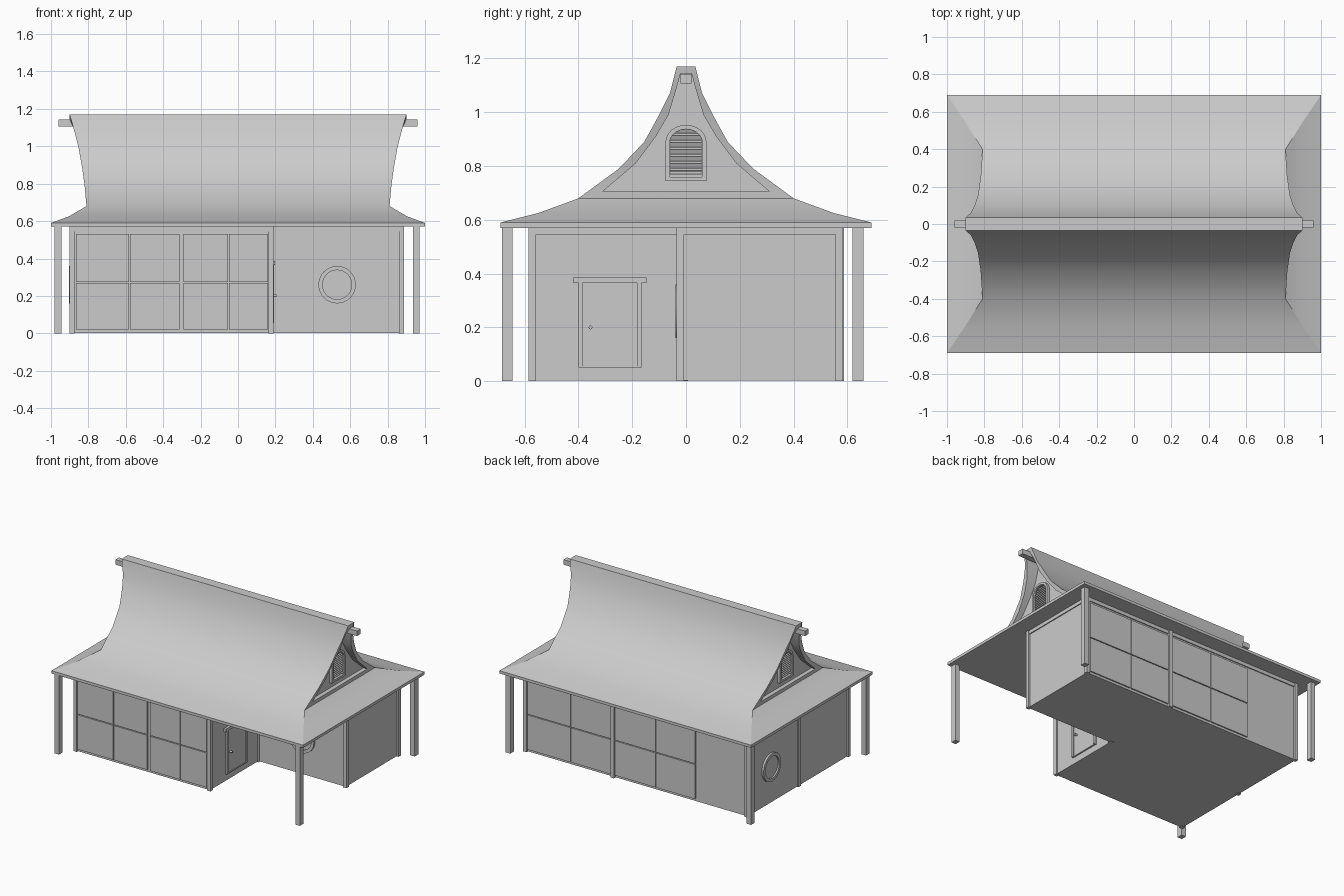
import bpy, bmesh
from math import cos, sin, pi, radians

if "Cube" in bpy.data.objects:
    bpy.data.objects.remove(bpy.data.objects["Cube"])


def mesh(name, verts, faces, smooth=None):
    bm = bmesh.new()
    vs = [bm.verts.new(v) for v in verts]
    for f in faces:
        bm.faces.new([vs[i] for i in f])
    bmesh.ops.remove_doubles(bm, verts=bm.verts, dist=1e-5)
    bmesh.ops.recalc_face_normals(bm, faces=bm.faces)
    me = bpy.data.meshes.new(name)
    bm.to_mesh(me)
    bm.free()
    ob = bpy.data.objects.new(name, me)
    bpy.context.collection.objects.link(ob)
    if smooth:
        bpy.ops.object.select_all(action='DESELECT')
        ob.select_set(True)
        bpy.context.view_layer.objects.active = ob
        bpy.ops.object.shade_smooth_by_angle(angle=radians(smooth))
    return ob


def prism(name, pts, f, d0, d1):
    """Extrude an outline; f maps (u, v, depth) to world space."""
    n = len(pts)
    v = [f(a, b, d) for d in (d0, d1) for a, b in pts]
    q = [(i, (i + 1) % n, n + (i + 1) % n, n + i) for i in range(n)]
    return mesh(name, v, q + [range(n), range(n, 2 * n)])


def ring(name, outer, inner, f, d0, d1):
    """Hollow frame between two matching outlines."""
    n = len(outer)
    v = [f(a, b, d) for pts, d in ((outer, d0), (outer, d1), (inner, d1), (inner, d0)) for a, b in pts]
    q = [(k * n + i, k * n + (i + 1) % n, (k + 1) % 4 * n + (i + 1) % n, (k + 1) % 4 * n + i)
         for k in range(4) for i in range(n)]
    return mesh(name, v, q, 30)


def up(u, v, d):
    return (u, v, d)


def box(name, x0, x1, y0, y1, z0, z1):
    return prism(name, [(x0, y0), (x1, y0), (x1, y1), (x0, y1)], up, z0, z1)


# Roof: flared ends, curved slopes, hipped skirt and recessed gables
outer = [(.90, .035, 1.17), (.872, .06, 1.07), (.852, .10, .99),
         (.834, .155, .89), (.82, .25, .79), (.81, .40, .68)]
inner = [(.02, 1.145), (.038, 1.08), (.065, .99), (.112, .91), (.187, .81), (.31, .705)]
skirt = [(.81, .40, .68), (.905, .55, .625), (1, .69, .59), (1, .69, .57)]
V, F = [], []


def face(*pts):
    F.append(range(len(V), len(V) + len(pts)))
    V.extend(pts)


def flip(p, sx, sy):
    return (p[0] * sx, p[1] * sy, p[2])


rim = [(outer[k][0], y, z) for k, (y, z) in enumerate(inner)]
back = [(.78, y, z) for y, z in inner]
for s in (1, -1):
    for k in range(5):
        a, b = outer[k], outer[k + 1]
        face(flip(a, -1, s), flip(a, 1, s), flip(b, 1, s), flip(b, -1, s))
        for t in (1, -1):
            for p, q in ((outer, rim), (rim, back)):
                face(*[flip(c, s, t) for c in (p[k], p[k + 1], q[k + 1], q[k])])
    for k in (0, 5):
        for p, q in ((outer, rim), (rim, back)):
            face(flip(p[k], s, 1), flip(p[k], s, -1), flip(q[k], s, -1), flip(q[k], s, 1))
    face(*[flip(p, s, 1) for p in back], *[flip(p, s, -1) for p in reversed(back)])
    for a, b in zip(skirt, skirt[1:]):
        face(flip(a, -1, s), flip(a, 1, s), flip(b, 1, s), flip(b, -1, s))
        face(flip(a, s, -1), flip(a, s, 1), flip(b, s, 1), flip(b, s, -1))
corners = [(1, 1), (-1, 1), (-1, -1), (1, -1)]
for p in (outer[0], skirt[-1]):
    face(*[flip(p, *c) for c in corners])
mesh("roof", V, F, 20)

# Ridge beam ends
for s, n in ((-1, "left"), (1, "right")):
    x0, x1 = sorted((s * .77, s * .96))
    box("ridge_beam_" + n, x0, x1, -.02, .02, 1.107, 1.143)

# Arched gable vents with slats


def arch(w, z0, zs, h):
    return [(w, z0)] + [(w * cos(pi * i / 12), zs + h * sin(pi * i / 12)) for i in range(13)] + [(-w, z0)]


for s, n in ((-1, "left"), (1, "right")):
    def side(u, v, d, s=s):
        return (s * d, u, v)
    ring("vent_frame_" + n, arch(.076, .745, .89, .063), arch(.06, .76, .89, .047), side, .775, .80)
    for i in range(13):
        z = .768 + i * .013
        w = .06 * (1 - max(0, (z - .89) / .05) ** 2) ** .5
        prism(f"vent_slat_{n}_{i}", [(.778, z + .009), (.793, z), (.793, z + .003), (.778, z + .012)],
              lambda u, v, d, s=s: (s * u, d, v), -w, w)

# L-shaped wall body with head beams and corner posts
body = [(-.89, -.575), (.18, -.575), (.18, -.025), (.875, -.025), (.875, .57), (-.89, .57)]
prism("walls", body, up, .003, .572)
edge = [(-.897, -.582), (.187, -.582), (.187, -.032), (.882, -.032), (.882, .577), (-.897, .577)]
prism("head_beam", edge, up, .545, .571)
for i, (x, y) in enumerate([(-.9, -.585), (.163, -.585), (.163, -.035), (.86, -.035),
                            (.86, .555), (-.9, .555), (-.9, -.02), (.163, .56)]):
    box(f"wall_post_{i}", x, x + .027, y, y + .027, 0, .571)

# Corner posts carrying the eaves
for x in (-.98, .935):
    for y in (-.685, .62):
        box("eave_post", x, x + .036, y, y + .04, 0, .575)

# Large panelled windows, front and back
for n, y, s, bays in (("front", -.575, -1, [(-.87, -.58), (-.58, -.31), (-.295, -.05), (-.05, .163)]),
                      ("back", .57, 1, [(.51, .858), (.19, .51), (-.165, .163), (-.48, -.165)])):
    for i, (a, b) in enumerate(bays):
        for z0, z1 in ((.02, .268), (.274, .53)):
            y0, y1 = sorted((y - s * .005, y + s * .009))
            box(f"{n}_window_panel_{i}", a + .003, b - .003, y0, y1, z0, z1)


# Round windows
def circle(u, v, r):
    return [(u + r * cos(pi * i / 16), v + r * sin(pi * i / 16)) for i in range(32)]


for n, u, f in (("front", .53, lambda u, v, d: (u, -.025 - d, v)),
                ("left", .31, lambda u, v, d: (-.89 - d, u, v))):
    ring("round_window_frame_" + n, circle(u, .26, .1), circle(u, .26, .078), f, -.005, .014)
    prism("round_window_pane_" + n, circle(u, .26, .08), f, -.005, .004)

# Porch door in the recessed corner
box("door", .17, .186, -.385, -.18, .055, .365)
for y in (-.4, -.182):
    box("door_jamb", .17, .193, y, y + .016, .055, .366)
box("door_sill", .17, .191, -.4, -.166, .05, .057)
box("door_lintel", .17, .197, -.42, -.146, .365, .386)
prism("door_knob", circle(-.355, .2, .007), lambda u, v, d: (d, u, v), .18, .205)
